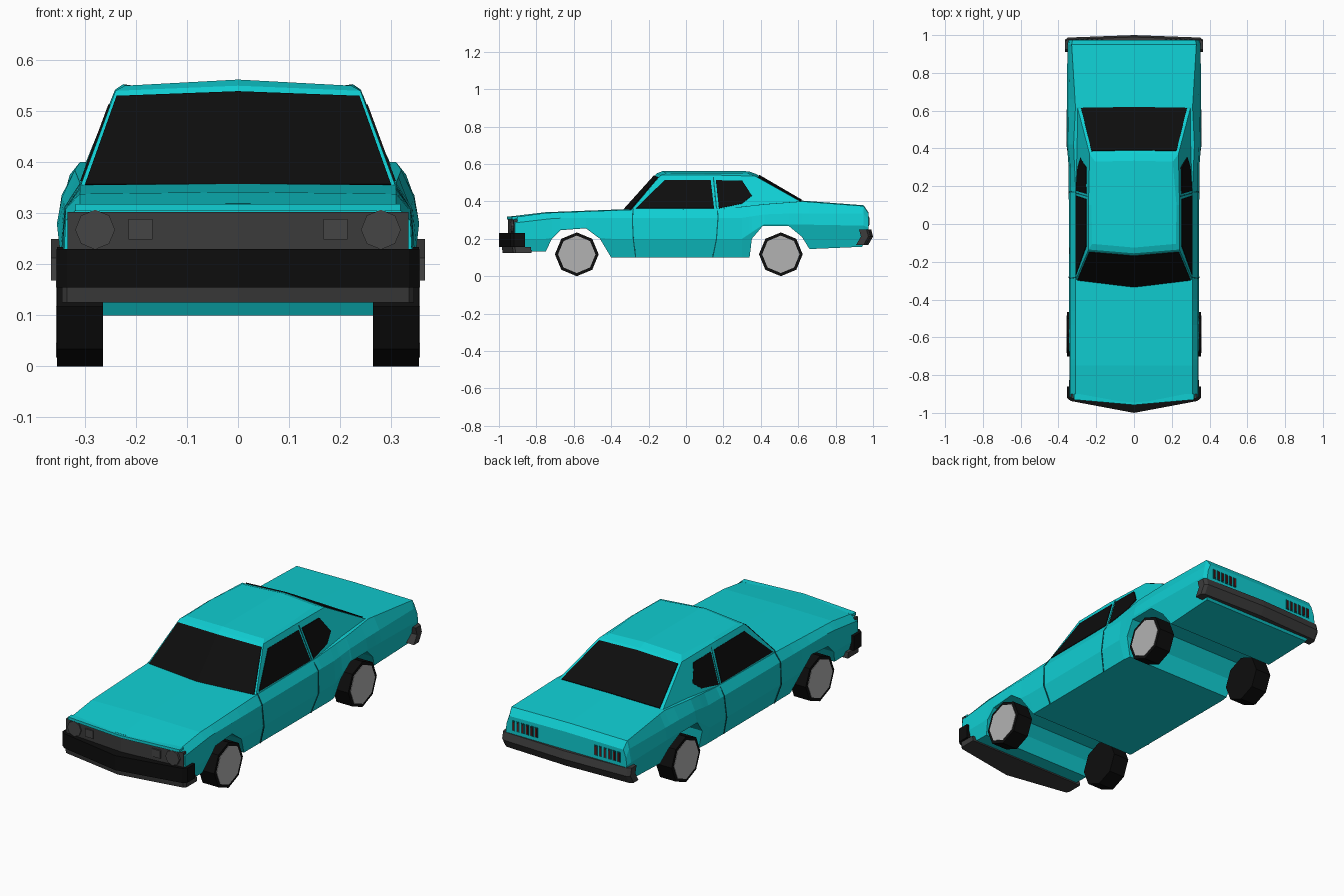
import bpy, bmesh, math
from mathutils import Vector

if "Cube" in bpy.data.objects:
    bpy.data.objects.remove(bpy.data.objects["Cube"])


def material(name, r, g, b):
    m = bpy.data.materials.new(name)
    m.diffuse_color = (r, g, b, 1)
    m.use_nodes = True
    m.node_tree.nodes["Principled BSDF"].inputs["Base Color"].default_value = m.diffuse_color
    return m


PAINT = material("teal_paint", 0.005, 0.62, 0.65)
BLACK = material("black", 0.004, 0.004, 0.004)
DARK = material("dark_grey", 0.045, 0.045, 0.045)
LAMP = material("lamp_grey", 0.06, 0.06, 0.06)
HUB = material("hub_grey", 0.45, 0.45, 0.45)
RED = material("dark_red", 0.12, 0.01, 0.01)
SEAM = material("seam_teal", 0.002, 0.12, 0.13)


def make(name, bm, mat):
    me = bpy.data.meshes.new(name)
    bm.to_mesh(me)
    bm.free()
    me.materials.append(mat)
    ob = bpy.data.objects.new(name, me)
    bpy.context.collection.objects.link(ob)
    return ob


def interp(table, y):
    for (a, va), (b, vb) in zip(table, table[1:]):
        if y <= b:
            return va + (vb - va) * max(0, (y - a) / (b - a))
    return table[-1][1]


def loft(name, rings, mat):
    """Skin half rings (first and last point on x = 0), mirrored, with capped ends."""
    bm = bmesh.new()
    loops = []
    for h in rings:
        full = list(h) + [(-x, y, z) for x, y, z in h[-2:0:-1]]
        loops.append([bm.verts.new(p) for p in full])
    n, m = len(rings[0]), len(loops[0])
    for a, b in zip(loops, loops[1:]):
        for i in range(m):
            j = (i + 1) % m
            bm.faces.new((a[i], a[j], b[j], b[i]))
    for r in (loops[0], loops[-1]):
        bm.faces.new(r[:n])
        bm.faces.new(r[n - 1:] + r[:1])
    bmesh.ops.recalc_face_normals(bm, faces=bm.faces)
    return make(name, bm, mat)


def prism(name, outline, layers, mat):
    """Plan outline stacked in z, every layer being (z, y shift)."""
    return loft(name, [[(x, y + dy, z) for x, y in outline] for z, dy in layers], mat)


def panel(name, faces, mat, thick=0.008):
    """Thin plates lying on the surface, mirrored to the other side."""
    bm = bmesh.new()
    for f in faces:
        bm.faces.new([bm.verts.new(p) for p in f])
    bmesh.ops.remove_doubles(bm, verts=bm.verts, dist=1e-5)
    ob = make(name, bm, mat)
    s = ob.modifiers.new("thickness", 'SOLIDIFY')
    s.thickness, s.offset = thick, 0
    ob.modifiers.new("mirror", 'MIRROR')
    return ob


def box(name, c, size, mat):
    bm = bmesh.new()
    bmesh.ops.create_cube(bm, size=1)
    bmesh.ops.scale(bm, vec=size, verts=bm.verts)
    bmesh.ops.translate(bm, vec=c, verts=bm.verts)
    return make(name, bm, mat)


def octagon(name, c, r, depth, axis, mat, turn=0):
    bm = bmesh.new()
    bmesh.ops.create_cone(bm, cap_ends=True, segments=8, radius1=r, radius2=r, depth=depth)
    rot = Vector((0, 0, 1)).rotation_difference(Vector(axis)).to_matrix()
    bmesh.ops.rotate(bm, matrix=rot, verts=bm.verts)
    bmesh.ops.translate(bm, vec=c, verts=bm.verts)
    return make(name, bm, mat)


# Body: outlines along y
bottom = [(-.915, .135), (-.75, .132), (-.717, .2), (-.67, .246), (-.535, .256), (-.46, .2),
          (-.40, .10), (.34, .10), (.352, .2), (.41, .268), (.55, .268), (.62, .21),
          (.66, .145), (.94, .157), (.975, .2)]
deck = [(-.915, .315), (-.75, .338), (-.3, .355), (.2, .36), (.42, .385), (.62, .40), (.95, .375), (.975, .338)]
deck_x = [(-.915, .31), (.2, .31), (.42, .32), (.62, .31), (.95, .33), (.975, .325)]
mid_z = [(-.915, .2), (.3, .2), (.42, .28), (.95, .27), (.975, .26)]
mid_x = [(-.915, .342), (.3, .346), (.42, .355), (.95, .353), (.975, .345)]
sh_z = [(-.915, .285), (-.7, .31), (.3, .312), (.45, .335), (.95, .335), (.975, .3)]
sh_x = [(-.915, .338), (.3, .338), (.45, .347), (.975, .34)]


def vee(x, y):
    return y - .03 * (1 - abs(x) / .345)


rings = []
for y in sorted({p[0] for p in bottom + deck + mid_z}):
    zb, zt = interp(bottom, y), interp(deck, y)
    zm = max(interp(mid_z, y), zb + .005)
    xm = interp(mid_x, y)
    half = [(0, zb), (xm - .3 * (zm - zb), zb), (xm, zm), (interp(sh_x, y), interp(sh_z, y)),
            (interp(deck_x, y), zt), (0, zt + .004)]
    rings.append([(x, vee(x, y) if y < -.9 else y, z) for x, z in half])
loft("body", rings, PAINT)

# Cabin: base, roof edge, roof top
base = [(0, -.335, .35), (.31, -.297, .35), (.31, .2, .352), (.30, .62, .395), (0, .625, .40)]
edge = [(0, -.155, .55), (.24, -.135, .54), (.241, .1, .542), (.235, .37, .535), (0, .375, .546)]
roof = [(0, -.125, .562), (.222, -.105, .55), (.225, .1, .553), (.205, .33, .55), (0, .335, .561)]
loft("cabin", [base, edge, roof], PAINT)


def glass_quad(a, b, c, d, u1, v0, v1):
    a, b, c, d = map(Vector, (a, b, c, d))
    def at(u, v):
        return a.lerp(b, u).lerp(d.lerp(c, u), v)
    return [at(0, v0), at(u1, v0), at(u1, v1), at(0, v1)]


panel("windscreen", [glass_quad(base[0], base[1], edge[1], edge[0], .97, .02, .93)], BLACK, .01)
panel("rear_window", [glass_quad(base[4], base[3], edge[3], edge[4], .94, .03, .94)], BLACK, .01)


def on_cabin(pts):
    return [(.31 - .368 * (z - .35), y, z) for y, z in pts]


panel("front_side_window", [on_cabin([(-.268, .362), (.15, .362), (.132, .512), (-.115, .512)])], BLACK)
panel("rear_side_window", [on_cabin([(.176, .362), (.30, .388), (.352, .43), (.30, .51), (.16, .512)])], BLACK)

# Door seams
flank = [(.1, .316), (.2, .346), (.312, .338), (.36, .307)]
for name, ys in (("front_door_seam", (-.272, -.285, -.29, -.285)), ("rear_door_seam", (.14, .16, .168, .165))):
    pts = [(x, y, z) for (z, x), y in zip(flank, ys)]
    panel(name, [[p, q, (q[0], q[1] + .006, q[2]), (p[0], p[1] + .006, p[2])]
                 for p, q in zip(pts, pts[1:])], SEAM, .004)
panel("pillar_seam", [on_cabin([(.160, .362), (.166, .362), (.149, .53), (.143, .53)])], SEAM, .004)

# Nose: grille, hood lip, lamps
prism("grille", [(0, vee(0, -.921)), (.334, vee(.334, -.921)), (.334, -.9), (0, -.9)],
      [(.2, 0), (.303, 0)], DARK)
prism("hood_lip", [(0, -.958), (.318, -.93), (.318, -.9), (0, -.9)], [(.304, 0), (.318, 0)], PAINT)
for s in (-1, 1):
    octagon("headlight", (s * .28, vee(.28, -.92), .268), .039, .02, (0, 1, 0), LAMP)
    box("indicator", (s * .191, vee(.191, -.92), .269), (.047, .016, .04), LAMP)

# Bumpers and chin
prism("front_bumper", [(0, -1), (.335, -.937), (.356, -.92), (.356, -.86), (.335, -.86), (0, -.89)],
      [(.155, 0), (.23, 0)], BLACK)
prism("chin", [(0, -.985), (.335, -.928), (.345, -.915), (.345, -.83), (0, -.83)],
      [(.125, .005), (.155, 0)], DARK)
prism("rear_bumper", [(0, 1), (.35, .987), (.366, .975), (.366, .935), (.345, .935), (0, .94)],
      [(.168, -.025), (.212, 0), (.25, -.01)], DARK)

# Tail lights
for s in (-1, 1):
    for i in range(6):
        x = s * (.17 + .026 * i)
        box("tail_light_frame", (x, .974, .294), (.017, .008, .052), SEAM)
        box("tail_light", (x, .976, .294), (.009, .008, .042), RED)

# Wheels
for s in (-1, 1):
    for y in (-.584, .507):
        octagon("tyre", (s * .31, y, .117), .117, .09, (1, 0, 0), BLACK)
        octagon("hub", (s * .353, y, .117), .1, .008, (1, 0, 0), HUB)
